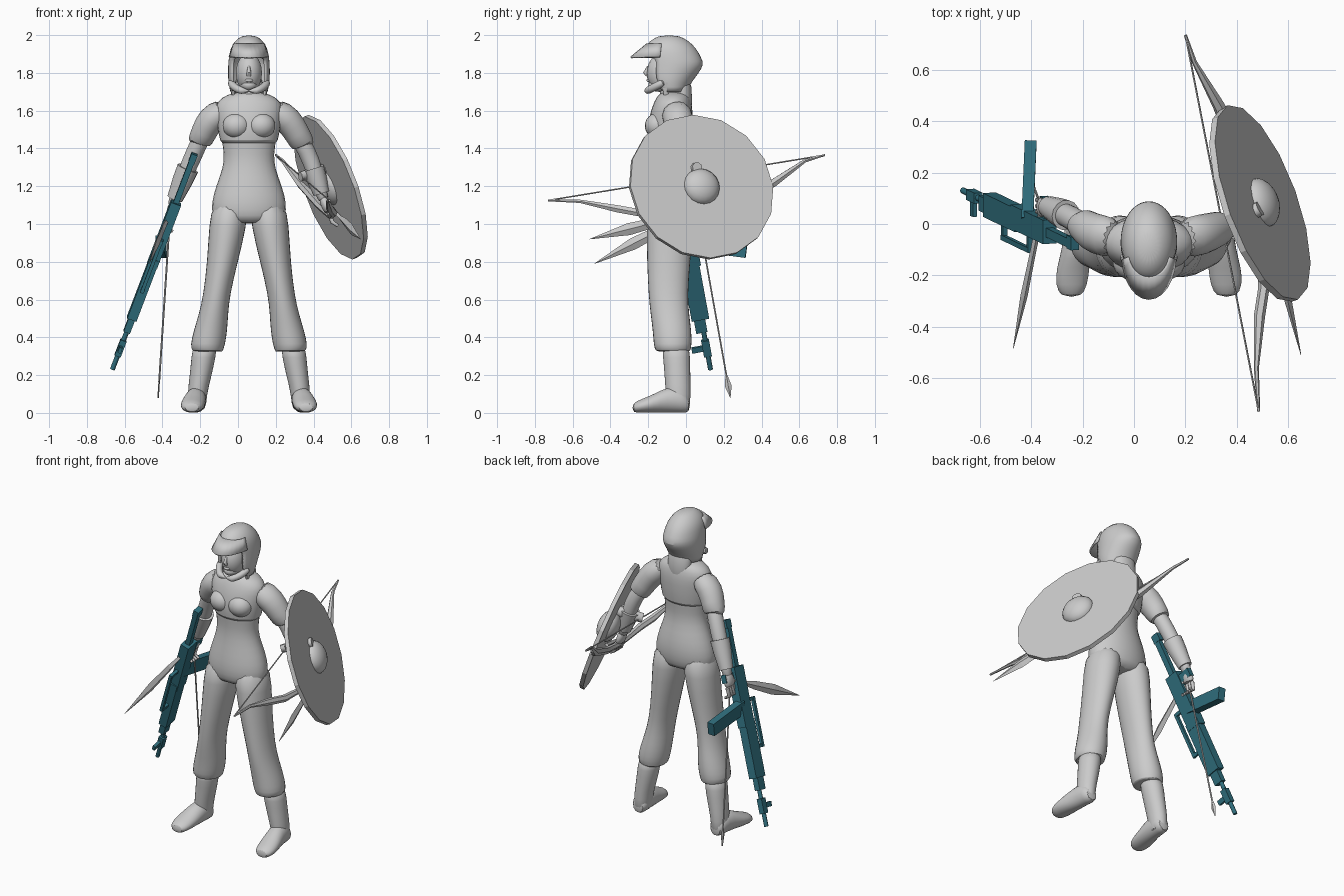
import bpy, bmesh, math
from mathutils import Vector, Matrix

if "Cube" in bpy.data.objects:
    bpy.data.objects.remove(bpy.data.objects["Cube"])


def material(name, rgb):
    m = bpy.data.materials.new(name)
    m.use_nodes = True
    m.diffuse_color = (*rgb, 1)
    m.node_tree.nodes["Principled BSDF"].inputs["Base Color"].default_value = (*rgb, 1)
    return m


GREY = material("plain grey", (0.6, 0.6, 0.6))
TEAL = material("dark teal", (0.03, 0.16, 0.21))
CX = 0.058  # body centre line


def finish(name, bm, mat=GREY, angle=40, sub=0, matrix=None):
    bmesh.ops.recalc_face_normals(bm, faces=bm.faces)
    if matrix:
        bm.transform(matrix)
    me = bpy.data.meshes.new(name)
    bm.to_mesh(me)
    bm.free()
    me.materials.append(mat)
    if angle:
        me.shade_smooth()
        me.set_sharp_from_angle(angle=math.radians(angle))
    ob = bpy.data.objects.new(name, me)
    bpy.context.collection.objects.link(ob)
    if sub:
        ob.modifiers.new("Smooth", "SUBSURF").levels = sub
        ob.modifiers["Smooth"].render_levels = sub
    return ob


def loft(name, rings, mat=GREY, axis=None, n=14, phase=0, angle=50, sub=0, keep=None):
    """Skin elliptical rings (centre, radius across, radius deep) along their path."""
    bm = bmesh.new()
    pts = [Vector(r[:3]) for r in rings]
    rows = []
    for i, r in enumerate(rings):
        t = Vector(axis) if axis else pts[min(i + 1, len(pts) - 1)] - pts[max(i - 1, 0)]
        t.normalize()
        u = (Vector((1, 0, 0)) - t * t.x).normalized()
        v = t.cross(u)
        angles = [phase + math.tau * k / n for k in range(n)]
        rows.append([bm.verts.new(pts[i] + u * math.cos(a) * r[3] + v * math.sin(a) * r[4]) for a in angles])
    for a, b in zip(rows, rows[1:]):
        for k in range(n):
            bm.faces.new((a[k], a[(k + 1) % n], b[(k + 1) % n], b[k]))
    bm.faces.new(rows[0])
    bm.faces.new(rows[-1])
    if keep:
        gone = [f for f in bm.faces if not keep(f.calc_center_median())]
        bmesh.ops.delete(bm, geom=gone, context="FACES")
    return finish(name, bm, mat, angle, sub)


def body(name, rings, **kw):
    """Loft of level rings given as (x, z, across, y, deep)."""
    return loft(name, [(x, y, z, a, b) for x, z, a, y, b in rings], axis=(0, 0, 1), sub=1, **kw)


def beam(name, p, q, wide, deep, mat=TEAL):
    """Square bar between two points."""
    s = math.sqrt(2)
    return loft(name, [(*p, wide * s, deep * s), (*q, wide * s, deep * s)], mat, n=4, phase=math.pi / 4, angle=0)


def ball(name, centre, size, matrix=None):
    bm = bmesh.new()
    bmesh.ops.create_uvsphere(bm, u_segments=18, v_segments=12, radius=1)
    m = Matrix.Translation(centre) @ (matrix or Matrix()) @ Matrix.Diagonal((*size, 1))
    return finish(name, bm, matrix=m)


# Torso, shirt and neck
body("torso", [(CX, z, a, y, b) for z, a, y, b in [
    (1.0, .16, -.085, .1), (1.04, .2, -.085, .12), (1.11, .206, -.083, .13), (1.2, .18, -.08, .12),
    (1.3, .14, -.085, .098), (1.37, .135, -.085, .095), (1.45, .15, -.085, .105), (1.52, .15, -.085, .11)]])
body("shirt", [(CX, z, a, y, b) for z, a, y, b in [
    (1.425, .14, -.085, .1), (1.43, .158, -.085, .115), (1.52, .172, -.085, .122), (1.6, .185, -.075, .115),
    (1.65, .175, -.07, .1), (1.685, .12, -.065, .085), (1.7, .06, -.065, .06)]])
body("neck", [(CX, 1.6, .075, -.07, .07), (CX, 1.7, .058, -.08, .06), (CX, 1.8, .055, -.08, .06)])
body("back_hair", [(CX, 1.57, .06, 0, .03), (CX, 1.66, .08, -.015, .05), (CX, 1.8, .085, -.04, .07)])

# Face
ball("face", (CX, -.12, 1.8), (.07, .088, .105))
ball("jaw", (CX, -.145, 1.735), (.045, .055, .035))
loft("nose", [(CX, -.2, 1.835, .006, .006), (CX, -.213, 1.8, .012, .014), (CX, -.205, 1.785, .012, .008)], n=8)
ball("lips", (CX, -.197, 1.76), (.022, .012, .009))

# Helmet with open front, brim and chin band
helmet = body("helmet", [(CX, z, a, y, b) for z, a, y, b in [
    (1.7, .1, -.08, .085), (1.75, .112, -.085, .115), (1.8, .112, -.075, .145), (1.845, .112, -.062, .16),
    (1.88, .108, -.072, .155), (1.93, .1, -.083, .14), (1.97, .075, -.09, .105), (2.0, .035, -.09, .05)]],
    n=20, keep=lambda c: c.z > 1.72 and not (c.z < 1.88 and c.y < -.13 and abs(c.x - CX) < .085))
helmet.modifiers.new("Shell", "SOLIDIFY").thickness = .012

bm = bmesh.new()
arcs = []
for rx, ry, z in [(.085, .09, 1.955), (.108, .175, 1.885)]:
    arcs.append([bm.verts.new((CX + rx * math.sin(a), -.12 - ry * math.cos(a), z))
                 for a in [math.radians(d) for d in range(-84, 85, 14)]])
for k in range(len(arcs[0]) - 1):
    bm.faces.new((arcs[0][k], arcs[0][k + 1], arcs[1][k + 1], arcs[1][k]))
finish("helmet_brim", bm).modifiers.new("Shell", "SOLIDIFY").thickness = .01

band = [math.radians(d) for d in range(-80, 81, 20)]
loft("chin_band", [(CX + .1 * math.sin(a), -.09 - .125 * math.cos(a), 1.765 - .065 * math.cos(a), .022, .022)
                   for a in band], n=8, sub=1)

# Legs, boots and side hair, mirrored about the centre line
for side, label in ((-1, "right"), (1, "left")):
    def at(d):
        return CX + side * d
    body(label + "_leg", [(at(d), z, a, y, b) for d, z, a, y, b in [
        (.2, .325, .06, -.06, .075), (.222, .325, .085, -.07, .095), (.218, .36, .094, -.07, .104),
        (.205, .43, .092, -.073, .105), (.188, .52, .08, -.085, .105), (.172, .62, .072, -.095, .106),
        (.14, .8, .083, -.092, .118), (.11, 1.0, .104, -.086, .127), (.1, 1.12, .095, -.085, .12)]])
    body(label + "_boot", [(at(d), z, a, y, b) for d, z, a, y, b in [
        (.275, 0, .05, -.035, .06), (.275, .1, .052, -.042, .068), (.255, .2, .06, -.045, .07),
        (.24, .3, .066, -.05, .074), (.232, .36, .066, -.055, .074)]])
    loft(label + "_foot", [(at(d), y, h, a, h) for d, y, h, a in [
        (.275, .022, .04, .04), (.277, -.02, .07, .054), (.282, -.1, .07, .058), (.295, -.17, .05, .066),
        (.302, -.24, .036, .064), (.302, -.285, .026, .04)]], axis=(0, -1, 0), sub=1)
    loft(label + "_hair_lock", [(at(.088), -.1, 1.75, .02, .03), (at(.08), -.11, 1.645, .004, .004)], n=6)
    ball(label + "_bust", (at(.065), -.15, 1.52), (.075, .068, .068))

# Arms: shoulder, elbow and wrist differ per side
for label, sh, up, el, wr, tip in (
        ("right", (-.06, -.06, 1.62), (-.15, -.04, 1.55), (-.225, .015, 1.39), (-.34, .07, 1.12), (-.375, .06, .98)),
        ("left", (.18, -.06, 1.62), (.27, -.04, 1.55), (.375, 0, 1.37), (.445, 0, 1.15), (.5, -.02, 1.01))):
    S, U, E, W, T = map(Vector, (sh, up, el, wr, tip))
    cuff = U.lerp(E, .75)
    loft(label + "_sleeve", [(*S, .07, .085), (*U, .078, .082), (*U.lerp(E, .4), .07, .072),
                             (*cuff, .066, .066), (*cuff, .05, .05)], sub=1)
    loft(label + "_arm", [(*U, .05, .05), (*E, .047, .047), (*E.lerp(W, .35), .048, .048), (*W, .03, .033),
                          (*W.lerp(T, .2), .028, .03)], sub=1)
    loft(label + "_bracer", [(*E.lerp(W, .35), .058, .06), (*E.lerp(W, .6), .054, .054), (*E.lerp(W, .95), .042, .042)])
    palm = W.lerp(T, .65)
    loft(label + "_palm", [(*W, .025, .03), (*W.lerp(T, .4), .026, .045), (*palm, .022, .045)], sub=1)
    for k in range(4):
        off = Vector((0, (k - 1.5) * .022, 0))
        loft(label + "_finger_" + str(k + 1), [(*(palm + off), .012, .012),
             (*(T + off), .011, .011), (*(T + off + Vector((.03, 0, -.02))), .008, .008)], n=8)
    loft(label + "_thumb", [(*W.lerp(T, .3), .014, .014), (*(palm + Vector((.02, -.05, 0))), .009, .009)], n=8)

# Round shield with domed boss
normal = Vector((.886, .32, .335)).normalized()
turn = normal.to_track_quat("Z", "Y").to_matrix().to_4x4()
hub = Vector((.49, .08, 1.195))
bm = bmesh.new()
bmesh.ops.create_cone(bm, cap_ends=True, segments=16, radius1=.402, radius2=.402, depth=.025)
finish("shield", bm, angle=0, matrix=Matrix.Translation(hub) @ turn)
ball("shield_boss", hub + normal * .005, (.1, .1, .065), turn)
loft("shield_strap", [(.33, -.03, 1.25, .02, .028), (.41, .02, 1.275, .03, .035), (.49, .06, 1.3, .03, .028)], n=8)

# Recurved bow and its string
bow = [(.2, .735, 1.365, .006), (.235, .63, 1.335, .01), (.33, .46, 1.215, .024), (.43, .2, 1.1, .022),
       (.49, -.03, 1.04, .015), (.505, -.25, 1.06, .022), (.488, -.36, 1.08, .022), (.476, -.56, 1.12, .01),
       (.485, -.73, 1.125, .006)]
loft("bow", [(x, y, z, r, r) for x, y, z, r in bow], n=6)
loft("bow_string", [(*p[:3], .004, .004) for p in (bow[0], bow[-1])], n=5)

# Leaf blades held in each hand
for label, grip, point in (("left", (.51, .08, 1.07), (.65, -.51, .92)), ("right", (-.35, .1, 1.09), (-.47, -.485, .79))):
    G, P = Vector(grip), Vector(point)
    loft(label + "_blade", [(*G.lerp(P, f), a, b) for f, a, b in [
        (0, .012, .012), (.25, .012, .012), (.4, .012, .025), (.65, .014, .032), (1, .001, .001)]], n=4, angle=0)

# Arrow hanging from the right hand
A, B = Vector((-.355, .05, 1.12)), Vector((-.423, .235, .08))
loft("arrow_shaft", [(*A, .005, .005), (*A.lerp(B, .92), .005, .005)], n=6)
loft("arrow_head", [(*A.lerp(B, f), .004, r) for f, r in ((.88, .004), (.94, .018), (1, .001))], n=4, angle=0)

# Rifle, laid out along its barrel axis and its underside direction
butt, muzzle = Vector((-.23, -.08, 1.37)), Vector((-.665, .13, .23))
along = (muzzle - butt).normalized()
under = (Vector((0, 1, 0)) - along * along.y).normalized()


def gun(t, u=0):
    return butt + along * t + under * u


for name, t0, t1, u0, u1, half in (
        ("stock", 0, .32, -.018, .018, .015), ("butt_plate", 0, .05, -.022, .03, .017),
        ("receiver", .28, .64, -.045, .05, .028), ("handguard", .6, .945, -.052, .042, .026),
        ("gas_block", .94, 1.02, -.04, .02, .018), ("front_sight", 1.1, 1.13, -.08, 0, .009),
        ("sight_base", 1.07, 1.16, -.022, .02, .017), ("handle_bar", .48, .78, -.115, -.095, .009),
        ("handle_rear_post", .48, .5, -.11, -.04, .009), ("handle_front_post", .76, .78, -.11, -.04, .009),
        ("pistol_grip", .31, .36, .03, .13, .016)):
    mid = (u0 + u1) / 2
    beam("rifle_" + name, gun(t0, mid), gun(t1, mid), half, (u1 - u0) / 2)
loft("rifle_barrel", [(*gun(t), .013, .013) for t in (.94, 1.238)], TEAL, n=8)
beam("rifle_magazine", (-.415, .02, .9), (-.402, .32, .86), .023, .04)
